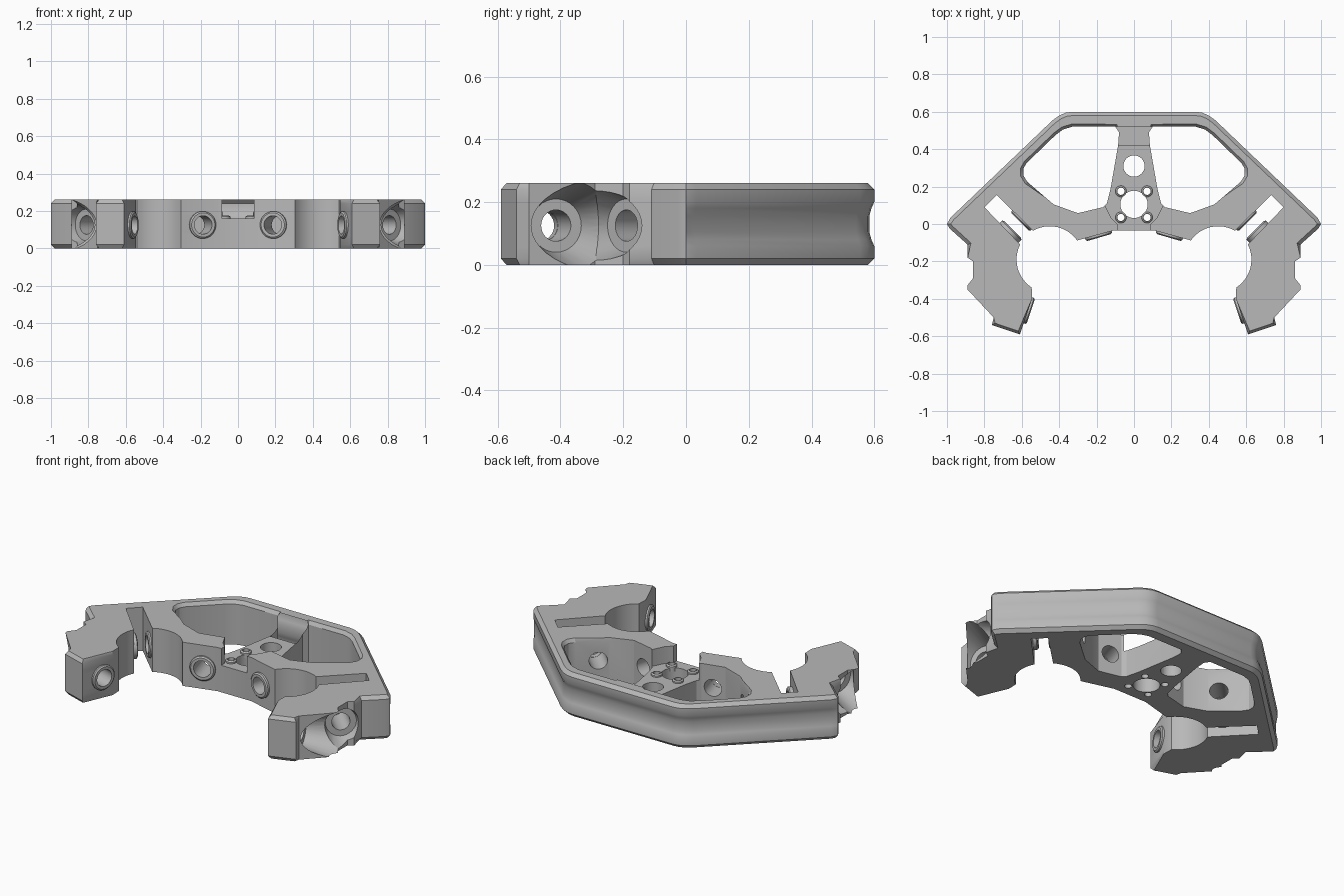
import bpy, bmesh, math
from mathutils import Vector, Matrix

if bpy.data.objects.get("Cube"):
    bpy.data.objects.remove(bpy.data.objects["Cube"])

HEIGHT, MID = 0.26, 0.125
grey = bpy.data.materials.new("machined_grey")
grey.use_nodes = True
colour = (0.48, 0.48, 0.48, 1)
grey.diffuse_color = colour
grey.node_tree.nodes["Principled BSDF"].inputs["Base Color"].default_value = colour


def make(name, bm):
    bmesh.ops.recalc_face_normals(bm, faces=bm.faces)
    mesh = bpy.data.meshes.new(name)
    bm.to_mesh(mesh)
    bm.free()
    mesh.materials.append(grey)
    ob = bpy.data.objects.new(name, mesh)
    bpy.context.collection.objects.link(ob)
    return ob


def smooth(ob):
    bpy.ops.object.select_all(action='DESELECT')
    ob.select_set(True)
    bpy.context.view_layer.objects.active = ob
    bpy.ops.object.shade_smooth_by_angle(angle=math.radians(28))


def loft(name, pts, layers):
    """Stack an outline of (x, y, kind); layers are (z, groove inset, chamfer inset)."""
    n = len(pts)
    area = sum(pts[i - 1][0] * pts[i][1] - pts[i][0] * pts[i - 1][1] for i in range(n))
    sign = 1 if area > 0 else -1
    bm = bmesh.new()
    rings = []
    for z, groove, chamfer in layers:
        ring = []
        for i, (x, y, kind) in enumerate(pts):
            a, c = Vector(pts[i - 1][:2]), Vector(pts[(i + 1) % n][:2])
            p = Vector((x, y))
            d = ((p - a).normalized() + (c - p).normalized()).normalized()
            inset = (groove if kind == 2 else 0) + (chamfer if kind else 0)
            p += Vector((-d.y, d.x)) * sign * inset
            ring.append(bm.verts.new((p.x, p.y, z)))
        rings.append(ring)
    for low, high in zip(rings, rings[1:]):
        for i in range(n):
            bm.faces.new((low[i - 1], low[i], high[i], high[i - 1]))
    bm.faces.new(rings[0])
    bm.faces.new(rings[-1])
    return make(name, bm)


def axis_matrix(loc, direction):
    return Matrix.Translation(loc) @ Vector(direction).to_track_quat('Z', 'Y').to_matrix().to_4x4()


def cone(loc, direction, length, r1, r2, sides=32):
    bm = bmesh.new()
    m = axis_matrix(loc, direction) @ Matrix.Translation((0, 0, length / 2))
    bmesh.ops.create_cone(bm, cap_ends=True, segments=sides, radius1=r1, radius2=r2,
                          depth=length, matrix=m)
    return make("cutter", bm)


def cut(body, cutter):
    mod = body.modifiers.new("cut", 'BOOLEAN')
    mod.operation, mod.solver, mod.object = 'DIFFERENCE', 'EXACT', cutter
    bpy.context.view_layer.objects.active = body
    bpy.ops.object.modifier_apply(modifier=mod.name)
    bpy.data.objects.remove(cutter)


def ring(name, loc, direction, inner, outer, rise):
    """Raised collar round a hole."""
    profile = [(inner, -0.02), (inner, rise), (outer - 0.008, rise), (outer, rise - 0.006), (outer, -0.02)]
    m = axis_matrix(loc, direction)
    bm = bmesh.new()
    n = 32
    rows = [[bm.verts.new(m @ Vector((r * math.cos(k * math.tau / n), r * math.sin(k * math.tau / n), h)))
             for r, h in profile] for k in range(n)]
    for k in range(n):
        for j in range(len(profile)):
            bm.faces.new((rows[k - 1][j - 1], rows[k][j - 1], rows[k][j], rows[k - 1][j]))
    smooth(make(name, bm))


def arc(cx, cy, r, a0, a1, steps=12):
    angles = [math.radians(a0 + (a1 - a0) * k / steps) for k in range(steps + 1)]
    return [(cx + r * math.cos(a), cy + r * math.sin(a), 0) for a in angles]


# Body outline, one half: rim, arm, ball cutout, slot, front face
half = [(0.33, 0.6, 2), (0.365, 0.595, 2), (0.4, 0.58, 2), (0.435, 0.555, 2), (0.98, 0.035, 2),
        (1.0, 0.0, 1), (0.985, -0.025, 1), (0.89, -0.11, 1), (0.89, -0.18, 0), (0.86, -0.2, 0),
        (0.86, -0.29, 0), (0.9, -0.34, 0), (0.75, -0.5, 0), (0.76, -0.54, 1), (0.61, -0.59, 1),
        (0.545, -0.4, 0)]
half += arc(0.45, -0.19, 0.178, -57, 27)
half += [(0.8, 0.09, 0), (0.735, 0.155, 0)]
half += arc(0.45, -0.19, 0.178, 60, 145)
half += [(0.11, -0.035, 0)]
outline = half + [(-x, y, k) for x, y, k in reversed(half)]
layers = [(0, 0, 0.02), (0.02, 0, 0), (0.06, 0, 0), (0.08, 0.009, 0), (0.105, 0.016, 0),
          (0.155, 0.016, 0), (0.18, 0.009, 0), (0.2, 0, 0), (0.24, 0, 0), (HEIGHT, 0, 0.02)]
body = loft("frame_body", outline, layers)

# Windows either side of the spoke
window = [(0.1, 0.52, 1), (0.33, 0.52, 1), (0.38, 0.505, 1), (0.42, 0.475, 1), (0.575, 0.325, 1),
          (0.592, 0.295, 1), (0.592, 0.26, 1), (0.57, 0.225, 1), (0.43, 0.105, 0), (0.3, 0.058, 0),
          (0.165, 0.09, 0), (0.145, 0.11, 0), (0.125, 0.19, 0), (0.085, 0.42, 0), (0.08, 0.49, 0)]
for s in (1, -1):
    cut(body, loft("cutter", [(s * x, y, k) for x, y, k in window],
                   [(-0.05, 0, 0), (0.24, 0, 0), (0.27, 0, -0.022)]))

# Lowered hub and spoke, with a curved rise into the rim
hub = [(0.085, -0.2, 0), (0.085, -0.005, 0), (0.12, 0.03, 0), (0.155, 0.1, 0), (0.14, 0.2, 0), (0.1, 0.42, 0)]
hub += [(-x, y, k) for x, y, k in reversed(hub)]
cut(body, loft("cutter", hub, [(0.16, 0, 0), (0.3, 0, 0)]))
rise = [(0.41, 0.3, 0), (0.41, 0.16, 0)] + arc(0.42, HEIGHT, 0.1, -90, 0, 8) + [(0.52, 0.3, 0)]
wedge = loft("cutter", rise, [(-0.1, 0, 0), (0.1, 0, 0)])
wedge.data.transform(Matrix(((0, 0, 1, 0), (1, 0, 0, 0), (0, 1, 0, 0), (0, 0, 0, 1))))
cut(body, wedge)

# Hub bores
up = (0, 0, 1)
cut(body, cone((0, 0.105, -0.1), up, 0.5, 0.073, 0.073))
cut(body, cone((0, 0.31, -0.1), up, 0.5, 0.057, 0.057))
for x in (-0.07, 0.07):
    for y in (0.035, 0.175):
        cut(body, cone((x, y, -0.1), up, 0.5, 0.02, 0.02, 16))
        ring("hub_screw_collar", (x, y, 0.16), up, 0.019, 0.03, 0.015)

for s in (1, -1):
    # Front face bore
    front = Vector((s * -0.28, -0.96, 0)).normalized()
    spot = Vector((s * 0.19, -0.058, MID))
    cut(body, cone(spot + front * 0.05, -front, 0.26, 0.05, 0.05))
    ring("front_bore_collar", spot, front, 0.049, 0.073, 0.015)

    # Diagonal bore through the slot, with a flared pocket outside
    diag = Vector((s, -1, 0)).normalized()
    cut(body, cone((s * 0.81, -0.19, MID), diag, 0.22, 0.085, 0.15))
    cut(body, cone((s * 0.41, 0.21, MID), diag, 0.7, 0.05, 0.05))
    ring("slot_inner_collar", (s * 0.5975, 0.0225, MID), diag, 0.049, 0.073, 0.015)
    ring("slot_outer_collar", (s * 0.66, -0.04, MID), -diag, 0.049, 0.073, 0.015)

    # Arm tip bore, with a flared pocket outside
    side = Vector((s * 0.95, 0.32, 0)).normalized()
    tip = Vector((s * 0.566, -0.462, MID))
    cut(body, cone(tip + side * 0.15, side, 0.25, 0.085, 0.15))
    cut(body, cone(tip - side * 0.05, side, 0.5, 0.05, 0.05))
    ring("arm_bore_collar", tip, -side, 0.049, 0.073, 0.015)

smooth(body)
